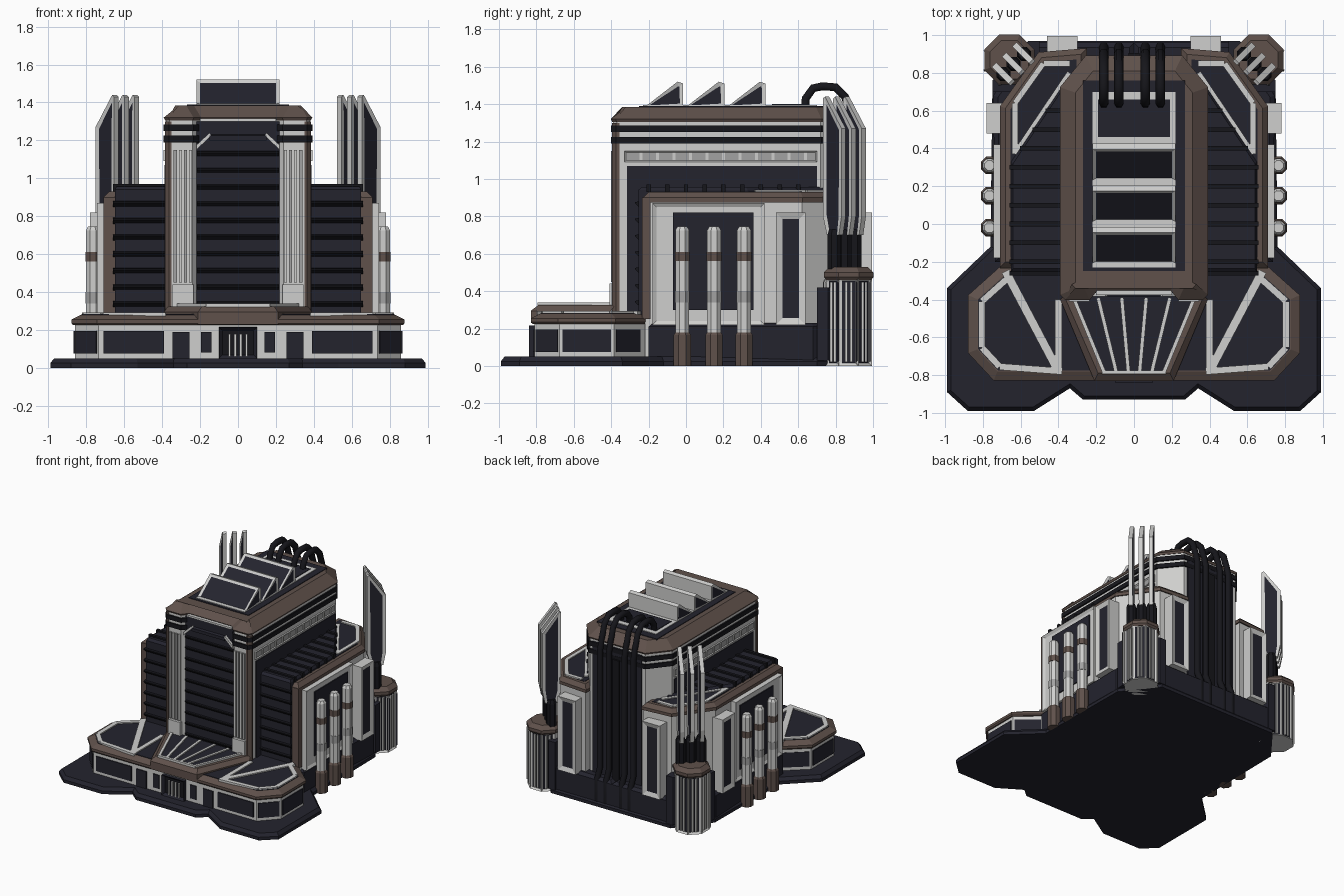
import bpy, bmesh, math
from mathutils import Vector

if "Cube" in bpy.data.objects:
    bpy.data.objects.remove(bpy.data.objects["Cube"])

def mat(name, c):
    m = bpy.data.materials.new(name); m.diffuse_color = (*c, 1); return m
DARK = mat("dark_navy", (0.017, 0.017, 0.027))
BLACK = mat("black", (0.008, 0.008, 0.011))
WHITE = mat("off_white", (0.62, 0.62, 0.61))
GREY = mat("grey", (0.36, 0.36, 0.36))
BROWN = mat("brown", (0.115, 0.082, 0.070))

def loft(name, rings, mats, mir=False, insets=()):
    """Skin rings of 3D points; insets = (direction, border, depth) cut panels in mats[1]."""
    bm = bmesh.new()
    vr = [[bm.verts.new(p) for p in r] for r in rings]
    n = len(vr[0])
    for a, b in zip(vr, vr[1:]):
        for i in range(n):
            bm.faces.new((a[i], a[(i+1) % n], b[(i+1) % n], b[i]))
    bm.faces.new(vr[0]); bm.faces.new(vr[-1])
    bmesh.ops.recalc_face_normals(bm, faces=bm.faces[:])
    bm.normal_update()
    for d, t, dep in insets:
        d = Vector(d).normalized()
        fs = [f for f in bm.faces if f.normal.dot(d) > 0.97 and f.material_index == 0]
        bmesh.ops.inset_individual(bm, faces=fs, thickness=t, depth=-dep)
        for f in fs: f.material_index = 1
    me = bpy.data.meshes.new(name); bm.to_mesh(me); bm.free()
    for m in (mats if isinstance(mats, (list, tuple)) else [mats]): me.materials.append(m)
    ob = bpy.data.objects.new(name, me); bpy.context.collection.objects.link(ob)
    if mir: ob.modifiers.new("mirror", 'MIRROR')
    return ob

def prism(name, layers, mats, mir=False, insets=()):
    return loft(name, [[(x, y, z) for x, y in p] for p, z in layers], mats, mir, insets)

def box(name, x0, x1, y0, y1, z0, z1, mats, mir=False, insets=()):
    p = [(x0, y0), (x1, y0), (x1, y1), (x0, y1)]
    return prism(name, [(p, z0), (p, z1)], mats, mir, insets)

def prism_x(name, yz, x0, x1, mats, mir=False, insets=()):
    return loft(name, [[(x, y, z) for y, z in yz] for x in (x0, x1)], mats, mir, insets)

def sym(half):  # right half of a plan, front to back -> full plan
    return half + [(-x, y) for x, y in reversed(half)]

def off(pts, d):  # mitred offset of a counter-clockwise plan, d > 0 grows
    out = []
    for i, p in enumerate(pts):
        p = Vector(p); a = (p - Vector(pts[i-1])).normalized()
        b = (Vector(pts[(i+1) % len(pts)]) - p).normalized()
        na, nb = Vector((a.y, -a.x)), Vector((b.y, -b.x))
        out.append(tuple(p + (na + nb) * d / (1 + na.dot(nb))))
    return out

def ngon(cx, cy, r, n=8):
    return [(cx + r*math.cos(math.tau*(i+.5)/n), cy + r*math.sin(math.tau*(i+.5)/n)) for i in range(n)]

def strip(name, a, b, w, z, m, mir=True, h=0.008, zb=None):  # thin stripe between plan points
    a, b = Vector(a), Vector(b); d = (b-a).normalized(); n = Vector((-d.y, d.x)) * w/2
    zb = z if zb is None else zb
    q = [(a-n, z), (b-n, zb), (b+n, zb), (a+n, z)]
    return loft(name, [[(p.x, p.y, zz+k) for p, zz in q] for k in (-0.01, h)], m, mir)

X, Y, Z = (1, 0, 0), (0, 1, 0), (0, 0, 1)
FRONT = (0, -1, 0)

# ground plate
plate = sym([(0.27, -0.93), (0.34, -0.87), (0.53, -0.99), (0.88, -0.99), (0.99, -0.89),
             (0.99, -0.34), (0.76, -0.12), (0.75, 0.70), (0.54, 0.97)])
prism("ground_plate", [(plate, 0), (plate, 0.025), (off(plate, -0.02), 0.05)], DARK)

# podium: white walls, brown rim, dark roof
pod = sym([(0.74, -0.82), (0.87, -0.68), (0.87, -0.38), (0.68, -0.21)])
prism("podium_wall", [(off(pod, -0.01), 0.04), (off(pod, -0.01), 0.235)], WHITE)
prism("podium_rim", [(pod, 0.225), (off(pod, 0.008), 0.235), (off(pod, 0.008), 0.255), (off(pod, -0.04), 0.28)], BROWN)
prism("podium_roof", [(off(pod, -0.045), 0.27), (off(pod, -0.045), 0.284)], DARK)
edge = off(pod, -0.065)[:4]
for i in range(3):
    strip("podium_roof_border", edge[i], edge[i+1], 0.035, 0.285, WHITE)
strip("podium_roof_border", (0.38, -0.78), edge[0], 0.035, 0.285, WHITE)
strip("podium_roof_diagonal", (0.68, -0.25), (0.40, -0.78), 0.045, 0.285, WHITE)
strip("podium_roof_inner", (0.40, -0.40), (0.40, -0.78), 0.035, 0.285, WHITE)
# podium windows and doors
for n, x0, x1, z0, z1 in (("window", 0.39, 0.71, 0.075, 0.195), ("side_door", 0.255, 0.345, 0.05, 0.19),
                          ("small_window", 0.14, 0.195, 0.08, 0.19)):
    box("podium_" + n, x0, x1, -0.818, -0.80, z0, z1, DARK, True)
for y0, y1 in ((-0.66, -0.40),):
    box("podium_side_window", 0.85, 0.868, y0, y1, 0.075, 0.195, DARK, True)
for a, b in (((0.745, -0.803), (0.855, -0.685)), ((0.85, -0.375), (0.70, -0.245))):
    a, b = Vector(a), Vector(b); n = Vector((b.y-a.y, a.x-b.x)).normalized()
    p = [a + n*0.004, b + n*0.004, b - n*0.03, a - n*0.03]
    prism("podium_corner_window", [(p, 0.075), (p, 0.195)], DARK, True)
box("entrance", -0.10, 0.10, -0.84, -0.80, 0.05, 0.215, [DARK, BLACK], False, [(FRONT, 0.025, 0.02)])
for x in (-0.045, -0.015, 0.015, 0.045):
    box("entrance_bar", x-0.006, x+0.006, -0.83, -0.815, 0.05, 0.18, WHITE)

# fan-shaped canopy
can = sym([(0.21, -0.83), (0.39, -0.40)])
top = sym([(0.19, -0.79), (0.37, -0.38)])
prism("canopy", [(can, 0.23), (can, 0.295), (top, 0.325)], BROWN)
prism("canopy_panel", [(sym([(0.165, -0.785), (0.335, -0.38)]), z) for z in (0.31, 0.331)], DARK)
for xb, xf in ((0.32, 0.16), (0.19, 0.095), (0.065, 0.03)):
    strip("canopy_stripe", (xb, -0.39), (xf, -0.78), 0.02, 0.332, WHITE)
strip("canopy_front_stripe", (-0.17, -0.785), (0.17, -0.785), 0.02, 0.332, WHITE, False)

# main tower
tow = sym([(0.20, -0.34), (0.24, -0.39), (0.36, -0.39), (0.38, -0.37), (0.38, 0.72), (0.25, 0.88)])
prism("tower_body", [(tow, 0.04), (tow, 1.32)], WHITE)
for z in (1.19, 1.25):
    prism("tower_band", [(off(tow, 0.012), z), (off(tow, 0.012), z+0.035)], BLACK)
prism("tower_rim", [(off(tow, 0.004), 1.305), (off(tow, 0.012), 1.32), (off(tow, -0.07), 1.385)], BROWN)
box("tower_roof", -0.27, 0.27, -0.25, 0.76, 1.35, 1.39, DARK)
box("tower_front_panel", -0.22, 0.22, -0.365, -0.30, 0.25, 1.30, DARK)
box("tower_front_lintel", -0.20, 0.20, -0.375, -0.33, 1.30, 1.315, WHITE)
for i in range(10):
    z = 0.34 + i*0.088
    prism_x("tower_front_slat", [(-0.36, z-0.02), (-0.378, z), (-0.378, z+0.008), (-0.36, z+0.012)], -0.215, 0.215, BLACK)
prism_x("tower_front_arch", [(-0.33, 1.2), (-0.385, 1.2), (-0.385, 1.225), (-0.33, 1.24)], -0.15, 0.15, DARK)
loft("arch_corner", [[(0.14, y, 1.225), (0.22, y, 1.15), (0.22, y, 1.175), (0.15, y, 1.24)] for y in (-0.385, -0.34)], WHITE, True)
for i in range(4):
    x = 0.25 + i*0.027
    box("column_rib", x-0.008, x+0.008, -0.402, -0.38, 0.45, 1.15, GREY if i % 2 else WHITE, True)
box("column_foot", 0.235, 0.345, -0.41, -0.38, 0.28, 0.44, WHITE, True)
prism("column_edge", [([(0.35, -0.396), (0.364, -0.396), (0.386, -0.374), (0.386, -0.355), (0.35, -0.355)], z)
                      for z in (0.27, 1.30)], BROWN, True)
box("tower_side_panel", 0.37, 0.387, -0.315, 0.70, 0.27, 1.07, DARK, True)
prism_x("tower_side_ledge", [(-0.33, 1.09), (-0.33, 1.15), (0.70, 1.15), (0.70, 1.09)], 0.37, 0.392, [WHITE, GREY], True, [(X, 0.012, 0.006)])
for i in range(11):
    y = -0.24 + i*0.088
    box("tower_side_tooth", 0.38, 0.393, y-0.008, y+0.008, 1.10, 1.14, WHITE, True)
box("tower_back_panel", -0.22, 0.22, 0.85, 0.89, 0.1, 1.29, DARK)
box("tower_back_slot", -0.03, 0.03, 0.88, 0.905, 0.1, 1.2, BLACK)

# roof skylights
box("skylight_base", -0.22, 0.22, -0.23, 0.70, 1.37, 1.395, WHITE)
for i in range(3):
    y = -0.22 + i*0.22
    prism_x("skylight", [(y, 1.385), (y+0.175, 1.52), (y+0.205, 1.51), (y+0.205, 1.385)], -0.22, 0.22,
            [WHITE, DARK], False, [((0, -0.61, 0.79), 0.028, 0.006), (X, 0.025, 0.005), ((-1, 0, 0), 0.025, 0.005)])
box("flat_skylight", -0.19, 0.19, 0.46, 0.66, 1.385, 1.40, DARK)

# roof-to-ground conduits
for x in (-0.16, -0.08, 0.06, 0.14):
    cu = bpy.data.curves.new("conduit", 'CURVE'); cu.dimensions = '3D'
    path = [(0.635, 1.36), (0.64, 1.43), (0.68, 1.485), (0.73, 1.495), (0.80, 1.49), (0.85, 1.44), (0.885, 1.33), (0.905, 1.25), (0.905, 0.3), (0.94, 0.22), (0.94, 0.03)]
    sp = cu.splines.new('POLY'); sp.points.add(len(path)-1)
    for p, (y, z) in zip(sp.points, path): p.co = (x, y, z, 1)
    cu.bevel_depth = 0.025; cu.bevel_resolution = 1; cu.use_fill_caps = True
    cu.materials.append(BLACK)
    bpy.context.collection.objects.link(bpy.data.objects.new("conduit", cu))

# side wings
wing = [(0.30, -0.22), (0.70, -0.22), (0.70, 0.62), (0.50, 0.90), (0.26, 0.92), (0.26, 0.6)]
prism("wing_wall", [(wing, 0.05), (wing, 0.89)], WHITE, True)
prism("wing_rim", [(off(wing, 0.01), 0.875), (off(wing, 0.01), 0.90), (off(wing, -0.02), 0.93)], BROWN, True)
prism("wing_roof", [(off(wing, -0.045), 0.92), (off(wing, -0.045), 0.933)], DARK, True)
rp = [(0.34, 0.85), (0.48, 0.85), (0.63, 0.64), (0.63, 0.37), (0.34, 0.80)]
for a, b in zip(rp, rp[1:]):
    strip("wing_roof_stripe", a, b, 0.03, 0.933, WHITE)
box("wing_front_edge", 0.645, 0.71, -0.235, -0.19, 0.25, 0.90, BROWN, True)
base = [(0.0, -0.2), (0.735, -0.2), (0.745, 0.68), (0.54, 0.96), (0.0, 0.96)]
prism("wing_base", [(base, 0.03), (base, 0.21), (off(base, -0.025), 0.23)], DARK, True)
# slatted shell over each wing
shell = [(0.36, -0.255), (0.65, -0.255), (0.65, 0.33), (0.36, 0.76)]
prism("wing_shell", [(shell, 0.25), (shell, 0.94), ([(0.36, -0.235), (0.64, -0.235), (0.64, 0.32), (0.36, 0.74)], 0.958)], DARK, True)
for i in range(7):
    z = 0.34 + i*0.088
    prism_x("wing_front_slat", [(-0.25, z-0.02), (-0.272, z), (-0.272, z+0.008), (-0.25, z+0.012)], 0.38, 0.66, BLACK, True)
for i in range(9):
    y = -0.20 + i*0.1
    x1 = 0.66 if y < 0.32 else 0.65 - (y-0.33)*0.67
    box("wing_top_slat", 0.38, x1, y-0.012, y+0.012, 0.93, 0.97, BLACK, True)

# outer wall panels
box("wall_panel", 0.68, 0.745, -0.18, 0.42, 0.22, 0.87, [WHITE, WHITE], True, [(X, 0.03, 0.012)])
box("wall_panel_glass", 0.70, 0.742, -0.07, 0.36, 0.30, 0.82, DARK, True)
box("wall_slot_panel", 0.68, 0.78, 0.48, 0.64, 0.22, 0.82, [WHITE, DARK], True, [(X, 0.05, 0.012)])
box("back_slot_panel", 0.30, 0.46, 0.90, 0.995, 0.22, 0.82, [WHITE, DARK], True, [(Y, 0.05, 0.012)])
prism("corner_block", [([(0.60, 0.70), (0.75, 0.70), (0.75, 0.76), (0.56, 0.97), (0.50, 0.97), (0.50, 0.8)], z) for z in (0.03, 0.42)], DARK, True)

# pipes on the outer walls
for y in (-0.02, 0.15, 0.31):
    def ring(r): return ngon(0.765, y, r)
    prism("pipe_foot", [(ring(0.05), 0), (ring(0.05), 0.165), (ring(0.04), 0.18)], BROWN, True)
    prism("pipe", [(ring(0.04), 0.17), (ring(0.04), 0.725), (ring(0.028), 0.745)], WHITE, True)
    prism("pipe_band", [(ring(0.043), 0.56), (ring(0.043), 0.61)], BROWN, True)
    prism("pipe_ring", [(ring(0.042), 0.34), (ring(0.042), 0.40)], GREY, True)

# rear corner turrets with three fins
cx, cy, s = 0.66, 0.87, math.sqrt(0.5)
def oct_(r): return ngon(cx, cy, r)
prism("turret", [(oct_(0.135), 0), (oct_(0.135), 0.47)], [WHITE, DARK], True,
      [((math.cos(a*math.pi/4), math.sin(a*math.pi/4), 0), 0.022, 0.012) for a in range(-1, 4)])
for a in range(-1, 4):
    c, d = math.cos(a*math.pi/4), math.sin(a*math.pi/4)
    for k in (-0.013, 0.013):
        px, py = cx + c*0.118 - d*k, cy + d*0.118 + c*k
        prism("turret_rib", [(ngon(px, py, 0.009, 4), z) for z in (0.02, 0.45)], WHITE, True)
prism("turret_cap", [(oct_(0.13), 0.46), (oct_(0.143), 0.475), (oct_(0.143), 0.50), (oct_(0.11), 0.53)], BROWN, True)
prof = [(-0.07, 0.80), (-0.04, 0.70), (0.05, 0.70), (0.07, 0.80), (0.07, 1.27), (-0.055, 1.44), (-0.07, 1.43)]
for k in (-1, 0, 1):
    fx, fy = 0.637 + k*0.054, 0.847 - k*0.054
    prism("fin_socket", [(ngon(fx, fy, 0.04), 0.51), (ngon(fx, fy, 0.04), 0.70), (ngon(fx, fy, 0.03), 0.73)], BLACK, True)
    loft("fin", [[(fx + r*s + t*s, fy + r*s - t*s, z) for r, z in prof] for t in (-0.016, 0.016)],
         [WHITE, DARK], True, [((s, -s, 0), 0.025, 0.004), ((-s, s, 0), 0.025, 0.004)])

for m in bpy.data.materials:
    if m.users and not m.is_grease_pencil:
        m.use_nodes = True
        m.node_tree.nodes["Principled BSDF"].inputs["Base Color"].default_value = m.diffuse_color
